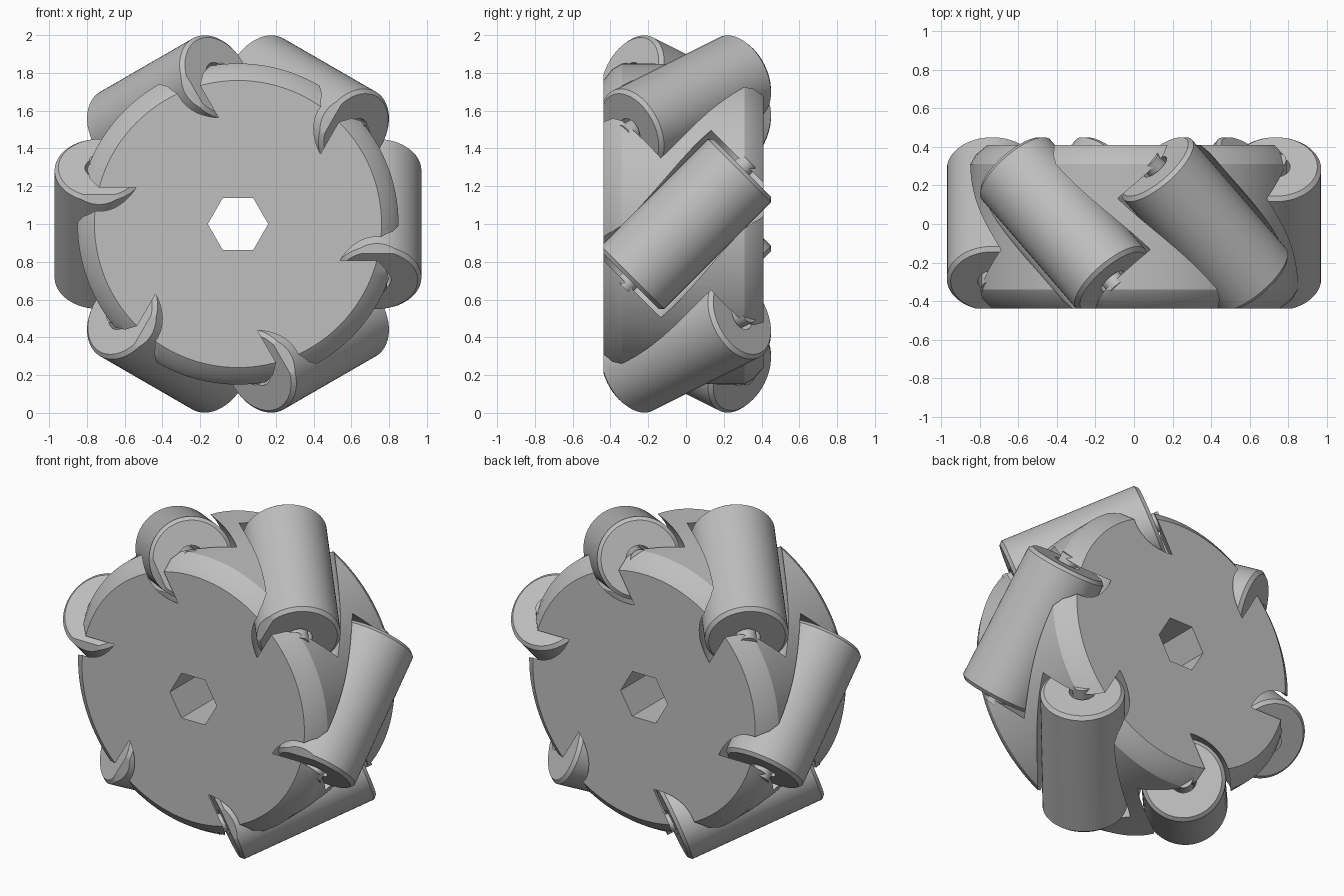
import bpy, bmesh
from math import pi, sin, cos, radians
from mathutils import Matrix, Vector

cube = bpy.data.objects.get("Cube")
if cube:
    bpy.data.objects.remove(cube, do_unlink=True)

grey = bpy.data.materials.new("light_grey")
grey.use_nodes = True
colour = (0.52, 0.52, 0.52, 1)
grey.diffuse_color = colour
grey.node_tree.nodes["Principled BSDF"].inputs["Base Color"].default_value = colour

CENTRE = Vector((0, 0, 1))
ROLLERS = 6
RING = 0.735      # distance of the roller axes from the wheel axis
RADIUS = 0.236    # roller radius
HALF = 0.42       # half the roller length
FRONT = -0.437
BACK = 0.41


def lathe(name, profile, matrix, segments=64, ring=False):
    """Turn (radius, height) points around local z; ring closes the section."""
    bm = bmesh.new()
    loops = [[bm.verts.new((r * cos(2 * pi * i / segments), r * sin(2 * pi * i / segments), h))
              for i in range(segments)] for r, h in profile]
    pairs = list(zip(loops, loops[1:]))
    if ring:
        pairs.append((loops[-1], loops[0]))
    else:
        bm.faces.new(loops[0])
        bm.faces.new(loops[-1])
    for a, b in pairs:
        for i in range(segments):
            j = (i + 1) % segments
            bm.faces.new((a[i], a[j], b[j], b[i]))
    bm.transform(matrix)
    bmesh.ops.recalc_face_normals(bm, faces=bm.faces)
    mesh = bpy.data.meshes.new(name)
    bm.to_mesh(mesh)
    bm.free()
    mesh.materials.append(grey)
    obj = bpy.data.objects.new(name, mesh)
    bpy.context.collection.objects.link(obj)
    return obj


def roller_frame(index):
    """Local z along the roller axis, slanted 45 degrees to the wheel axis."""
    a = index * 2 * pi / ROLLERS
    out = Vector((cos(a), 0, sin(a)))
    axis = (Vector((-sin(a), 0, cos(a))) + Vector((0, 1, 0))).normalized()
    side = axis.cross(out)
    rot = Matrix((out, side, axis)).transposed().to_4x4()
    return Matrix.Translation(CENTRE + out * RING) @ rot


def select(obj):
    bpy.ops.object.select_all(action='DESELECT')
    obj.select_set(True)
    bpy.context.view_layer.objects.active = obj


def smooth(obj):
    select(obj)
    bpy.ops.object.shade_smooth_by_angle(angle=radians(30))


def cut(obj, cutter):
    cutter.hide_render = True
    select(obj)
    mod = obj.modifiers.new("cut", 'BOOLEAN')
    mod.operation = 'DIFFERENCE'
    mod.solver = 'EXACT'
    mod.object = cutter
    bpy.ops.object.modifier_apply(modifier=mod.name)
    bpy.data.objects.remove(cutter, do_unlink=True)


def trim_front(obj):
    """Slice off whatever reaches past the front plane and cap it."""
    bm = bmesh.new()
    bm.from_mesh(obj.data)
    res = bmesh.ops.bisect_plane(bm, geom=bm.verts[:] + bm.edges[:] + bm.faces[:],
                                 plane_co=(0, FRONT, 0), plane_no=(0, -1, 0), clear_outer=True)
    edges = [e for e in res["geom_cut"] if isinstance(e, bmesh.types.BMEdge)]
    if edges:
        bmesh.ops.edgenet_fill(bm, edges=edges)
    bmesh.ops.recalc_face_normals(bm, faces=bm.faces)
    bm.to_mesh(obj.data)
    bm.free()


# Hub: chamfered disc with slanted pockets and a hexagonal bore
wheel = Matrix.Translation(CENTRE) @ Matrix.Rotation(-pi / 2, 4, 'X')
hub = lathe("hub", [(0.76, FRONT), (0.82, -0.39), (0.85, -0.34),
                    (0.85, 0.31), (0.82, 0.36), (0.76, BACK)], wheel, 128)
for i in range(ROLLERS):
    cut(hub, lathe("pocket_cutter", [(RADIUS + 0.025, -HALF - 0.025),
                                     (RADIUS + 0.025, HALF + 0.025)], roller_frame(i)))
cut(hub, lathe("bore_cutter", [(0.16, -1), (0.16, 1)], wheel, 6))
smooth(hub)

# Rollers with chamfered ends and a hole, each on its own axle
c = 0.02
for i in range(ROLLERS):
    frame = roller_frame(i)
    roller = lathe(f"roller_{i + 1}",
                   [(0.075, -HALF), (RADIUS - c, -HALF), (RADIUS, c - HALF),
                    (RADIUS, HALF - c), (RADIUS - c, HALF), (0.075, HALF)], frame, ring=True)
    trim_front(roller)
    smooth(roller)
    axle = lathe(f"axle_{i + 1}", [(0.055, -HALF - 0.05), (0.055, HALF + 0.05)], frame, 32)
    smooth(axle)
